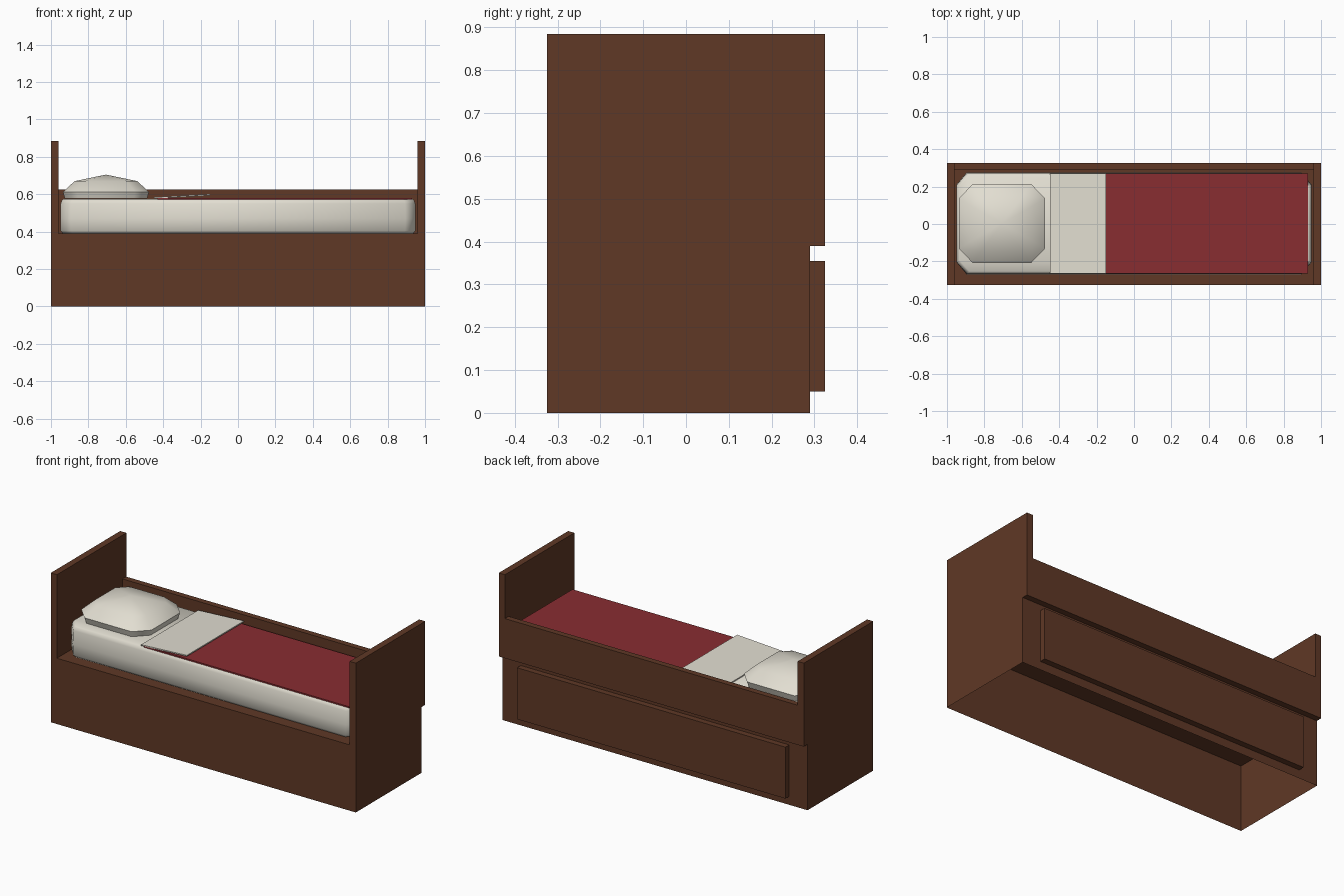
import bpy, bmesh, math

if "Cube" in bpy.data.objects:
    bpy.data.objects.remove(bpy.data.objects["Cube"])


def material(name, color):
    m = bpy.data.materials.new(name)
    m.diffuse_color = (*color, 1)
    m.use_nodes = True
    m.node_tree.nodes["Principled BSDF"].inputs["Base Color"].default_value = m.diffuse_color
    return m


wood = material("dark brown wood", (0.115, 0.04, 0.019))
linen = material("off white linen", (0.76, 0.73, 0.64))
red = material("deep red blanket", (0.25, 0.026, 0.031))


def finish(name, bm, mat, smooth=None):
    bmesh.ops.recalc_face_normals(bm, faces=bm.faces[:])
    mesh = bpy.data.meshes.new(name)
    bm.to_mesh(mesh)
    bm.free()
    ob = bpy.data.objects.new(name, mesh)
    bpy.context.collection.objects.link(ob)
    mesh.materials.append(mat)
    if smooth:
        bpy.ops.object.select_all(action='DESELECT')
        ob.select_set(True)
        bpy.context.view_layer.objects.active = ob
        bpy.ops.object.shade_smooth_by_angle(angle=math.radians(smooth))
    return ob


def box(name, x, y, z, mat, open_bottom=False):
    bm = bmesh.new()
    bmesh.ops.create_cube(bm, size=1)
    for v in bm.verts:
        for i, (a, b) in enumerate((x, y, z)):
            v.co[i] = a if v.co[i] < 0 else b
    bm.normal_update()
    if open_bottom:
        down = [f for f in bm.faces if f.calc_center_median().z < z[0] + 1e-5]
        bmesh.ops.delete(bm, geom=down, context='FACES_ONLY')
    return finish(name, bm, mat)


def cushion(name, cx, cy, hx, hy, cut, rings, mat, apex=None, smooth=50):
    """Stack of corner-cut rectangles; rings = (z, inset)."""
    bm = bmesh.new()
    loops = []
    for z, inset in rings:
        a, b = hx - inset, hy - inset
        c, d = cut[0] * a / hx, cut[1] * b / hy
        pts = [(a, -b + d), (a, b - d), (a - c, b), (-a + c, b),
               (-a, b - d), (-a, -b + d), (-a + c, -b), (a - c, -b)]
        loops.append([bm.verts.new((cx + px, cy + py, z)) for px, py in pts])
    for lo, hi in zip(loops, loops[1:]):
        for i in range(8):
            j = (i + 1) % 8
            bm.faces.new((lo[i], lo[j], hi[j], hi[i]))
    bm.faces.new(loops[0][::-1])
    if apex:
        tip = bm.verts.new((cx, cy, apex))
        for i in range(8):
            bm.faces.new((loops[-1][i], loops[-1][(i + 1) % 8], tip))
    else:
        bm.faces.new(loops[-1])
    return finish(name, bm, mat, smooth)


# Frame: hollow base open underneath, end boards, back rail and drawer
box("bed_base", (-1, 1), (-0.325, 0.29), (0, 0.39), wood, open_bottom=True)
for side, name in ((-1, "headboard"), (1, "footboard")):
    box(name, sorted((side * 0.96, side)), (-0.325, 0.325), (0.39, 0.885), wood)
box("back_rail", (-0.96, 0.96), (0.29, 0.325), (0.39, 0.625), wood)
box("drawer_front", (-0.88, 0.88), (0.29, 0.325), (0.05, 0.355), wood)

# Mattress and pillow
cushion("mattress", 0, 0.003, 0.95, 0.272, (0.055, 0.065),
        [(0.391, 0.012), (0.405, 0.002), (0.47, 0), (0.55, 0.002),
         (0.568, 0.008), (0.575, 0.016)], linen, smooth=60)
cushion("pillow", -0.706, 0.003, 0.23, 0.212, (0.075, 0.078),
        [(0.577, 0.01), (0.612, 0), (0.67, 0.062)], linen, apex=0.705)

# Blanket and the folded-back sheet, which rises towards its free edge
box("blanket", (-0.43, 0.93), (-0.265, 0.27), (0.573, 0.581), red)
fold = box("folded_sheet", (-0.45, -0.15), (-0.265, 0.27), (0.577, 0.584), linen)
for v in fold.data.vertices:
    if v.co.x > -0.3:
        v.co.z += 0.017
